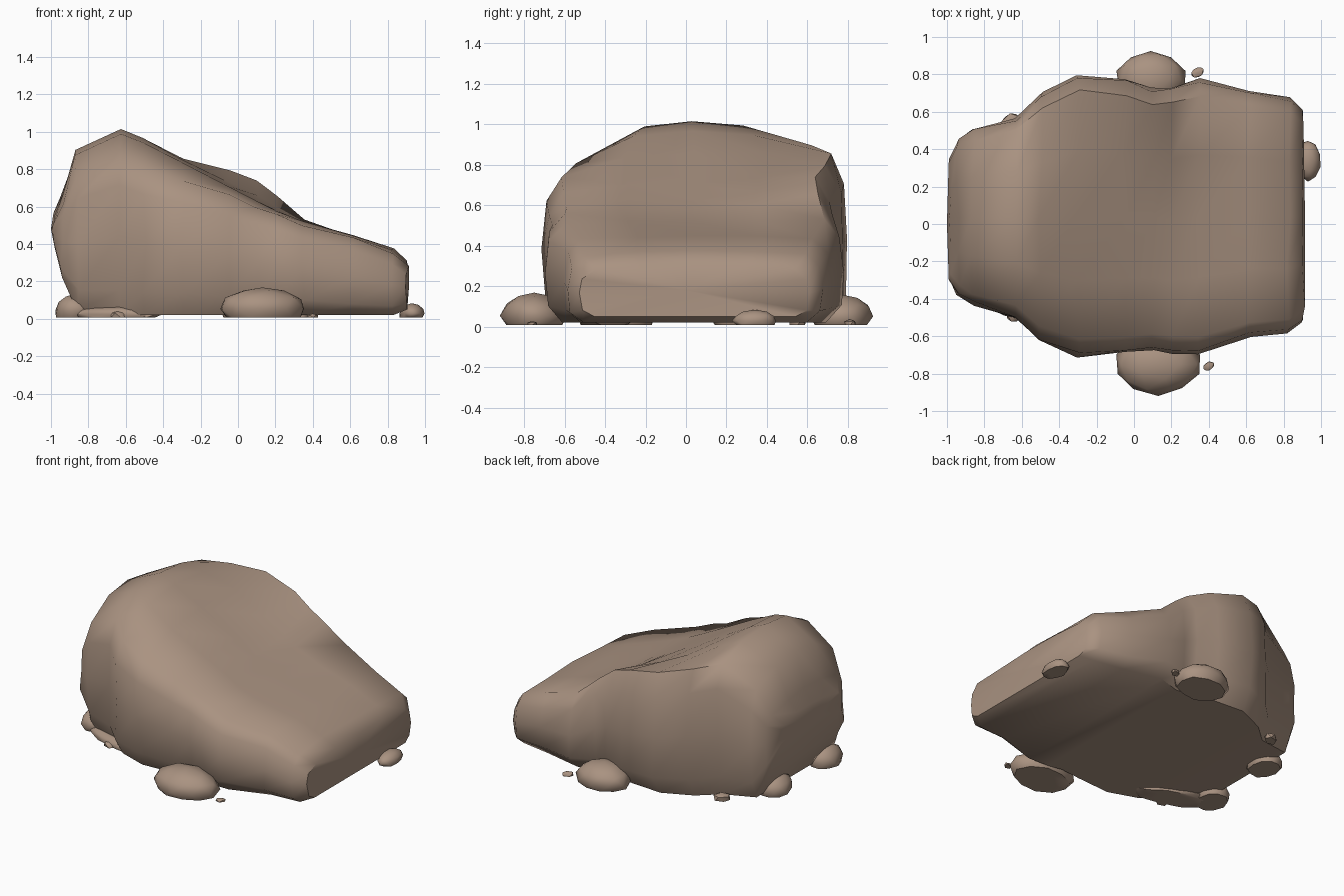
import bpy, bmesh, math, random
from mathutils import Vector

if "Cube" in bpy.data.objects:
    bpy.data.objects.remove(bpy.data.objects["Cube"])

random.seed(7)

stone_mat = bpy.data.materials.new("warm_brown_stone")
stone_mat.diffuse_color = (0.40, 0.29, 0.22, 1)
stone_mat.use_nodes = True
stone_mat.node_tree.nodes["Principled BSDF"].inputs["Base Color"].default_value = stone_mat.diffuse_color


def finish(name, bm, angle):
    bmesh.ops.recalc_face_normals(bm, faces=bm.faces[:])
    mesh = bpy.data.meshes.new(name)
    bm.to_mesh(mesh)
    bm.free()
    mesh.materials.append(stone_mat)
    ob = bpy.data.objects.new(name, mesh)
    bpy.context.collection.objects.link(ob)
    bpy.ops.object.select_all(action='DESELECT')
    ob.select_set(True)
    bpy.context.view_layer.objects.active = ob
    bpy.ops.object.shade_smooth_by_angle(angle=math.radians(angle))
    return ob


# Boulder stations along x: x, front y, back y, base z, front / middle / back top z
stations = [
    (-0.98, -0.30, 0.36, 0.38, 0.53, 0.56, 0.53),
    (-0.94, -0.38, 0.46, 0.22, 0.62, 0.66, 0.62),
    (-0.86, -0.43, 0.51, 0.04, 0.76, 0.90, 0.78),
    (-0.63, -0.50, 0.57, 0.02, 0.86, 1.01, 0.93),
    (-0.50, -0.63, 0.70, 0.02, 0.80, 0.97, 0.90),
    (-0.30, -0.71, 0.80, 0.02, 0.74, 0.86, 0.85),
    (-0.05, -0.69, 0.78, 0.02, 0.66, 0.71, 0.79),
    (0.10, -0.67, 0.73, 0.02, 0.60, 0.63, 0.74),
    (0.20, -0.69, 0.73, 0.02, 0.56, 0.58, 0.66),
    (0.35, -0.70, 0.78, 0.02, 0.50, 0.52, 0.53),
    (0.62, -0.60, 0.71, 0.02, 0.43, 0.45, 0.43),
    (0.83, -0.58, 0.67, 0.02, 0.35, 0.38, 0.36),
    (0.905, -0.52, 0.61, 0.05, 0.28, 0.31, 0.28),
]
# Side profile: share of half width, share of shoulder height
side = [(0.88, 0.0), (0.98, 0.16), (1.0, 0.5), (0.98, 0.83), (0.88, 1.0)]


def section(x, yf, yb, zb, zf, zm, zk):
    mid, half = (yf + yb) / 2, (yb - yf) / 2
    pts = [(x, mid - half * u, zb + (zf - zb) * t) for u, t in side]
    pts += [(x, mid - half * 0.45, 0.85 * zm + 0.15 * zf), (x, mid, zm),
            (x, mid + half * 0.45, 0.75 * zm + 0.25 * zk)]
    pts += [(x, mid + half * u, zb + (zk - zb) * t) for u, t in reversed(side)]
    return pts


bm = bmesh.new()
rings = []
for st in stations:
    ring = []
    for i, p in enumerate(section(*st)):
        v = Vector(p)
        if 0 < i < 12:  # uneven weathered surface, flat base
            v += Vector([random.uniform(-1, 1) * s for s in (0.012, 0.008, 0.006)])
        ring.append(bm.verts.new(v))
    rings.append(ring)
n = len(rings[0])
for a, b in zip(rings, rings[1:]):
    for i in range(n):
        j = (i + 1) % n
        bm.faces.new((a[i], a[j], b[j], b[i]))
# Slightly bulging end caps
for ring, x, z in ((rings[0], -1.0, 0.48), (rings[-1], 0.915, 0.18)):
    tip = bm.verts.new((x, 0.0, z))
    for i in range(n):
        bm.faces.new((ring[i], ring[(i + 1) % n], tip))
finish("boulder", bm, 50)


# Small stones half buried against the boulder
def small_stone(name, x, y, rx, ry, h, turn=0, detail=2):
    bm = bmesh.new()
    bmesh.ops.create_icosphere(bm, subdivisions=detail, radius=1)
    c, s = math.cos(turn), math.sin(turn)
    for v in bm.verts:
        k = random.uniform(0.93, 1.05)
        px, py = v.co.x * rx * k, v.co.y * ry * k
        pz = max(0, (v.co.z + 0.4) / 1.4) * h
        v.co = (x + px * c - py * s, y + px * s + py * c, 0.008 + pz)
    finish(name, bm, 45)


small_stone("front_stone", 0.13, -0.75, 0.23, 0.165, 0.16)
small_stone("back_stone", 0.09, 0.77, 0.19, 0.155, 0.15)
small_stone("right_stone", 0.93, 0.34, 0.07, 0.11, 0.075, 0.0)
small_stone("left_front_stone", -0.87, -0.28, 0.11, 0.13, 0.125)
small_stone("left_back_stone", -0.86, 0.25, 0.11, 0.13, 0.12)
for i, (x, y, r, h) in enumerate([(0.40, -0.76, 0.035, 0.02), (0.34, 0.81, 0.04, 0.03),
                                  (-0.63, -0.48, 0.06, 0.04), (-0.66, 0.55, 0.06, 0.05)]):
    small_stone("chip_%d" % (i + 1), x, y, r, r * 0.7, h, 0.5, 1)
# Low slab along the front left base
small_stone("base_slab", -0.66, -0.40, 0.27, 0.10, 0.06, -0.35)
